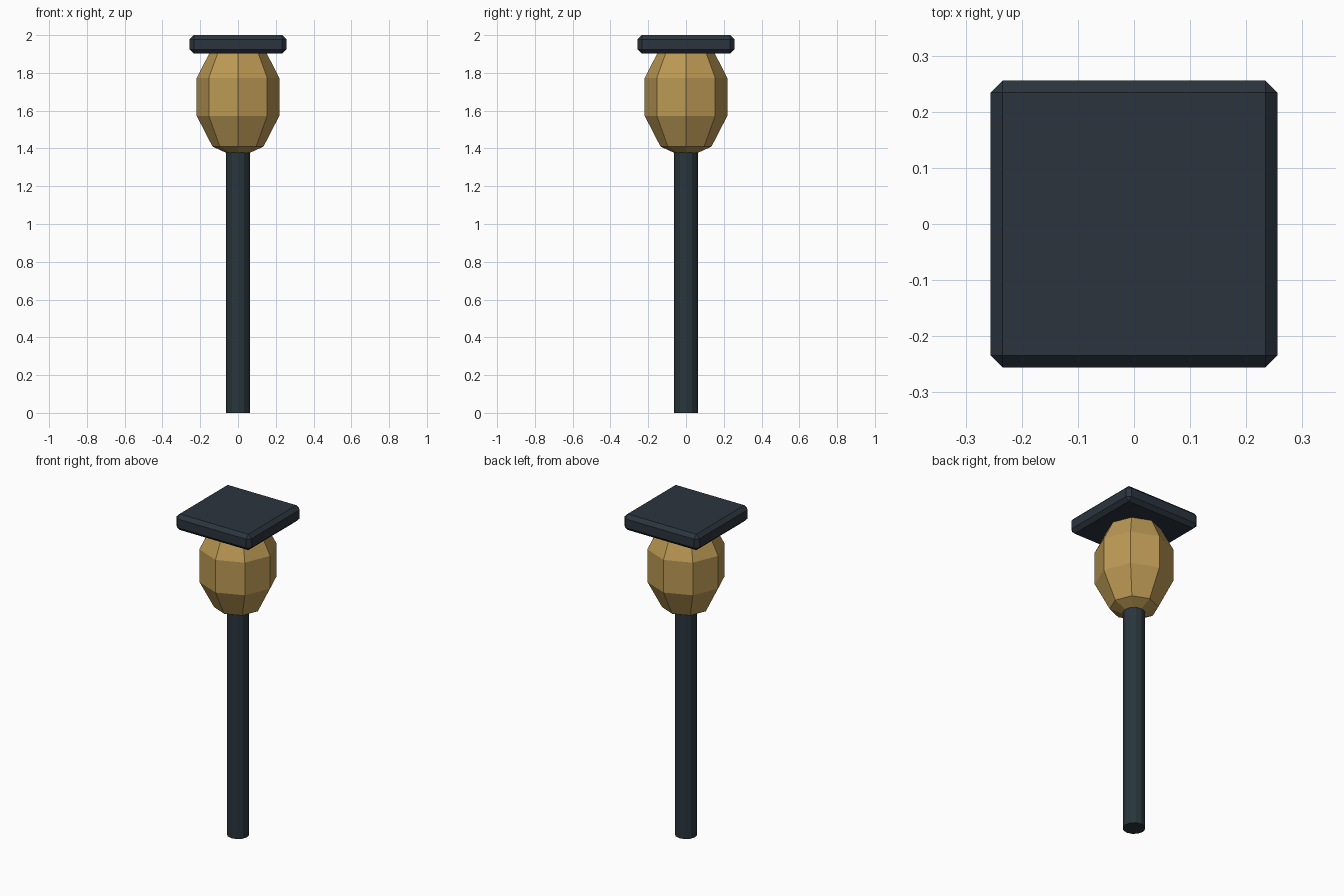
import bpy

if "Cube" in bpy.data.objects:
    bpy.data.objects.remove(bpy.data.objects["Cube"])


def material(name, rgb):
    mat = bpy.data.materials.new(name)
    mat.diffuse_color = (*rgb, 1)
    mat.use_nodes = True
    mat.node_tree.nodes["Principled BSDF"].inputs["Base Color"].default_value = mat.diffuse_color
    return mat


def finish(name, mat):
    ob = bpy.context.object
    ob.name = name
    ob.data.materials.append(mat)
    bpy.ops.object.transform_apply(location=False, rotation=True, scale=True)
    return ob


pole_paint = material("pole_paint", (0.022, 0.036, 0.045))
cap_paint = material("cap_paint", (0.024, 0.034, 0.047))
amber = material("amber_glass", (0.50, 0.32, 0.09))

# Pole, its top buried in the lamp
bpy.ops.mesh.primitive_cylinder_add(vertices=12, radius=0.063, depth=1.42,
                                    location=(0, 0, 0.71))
finish("pole", pole_paint)

# Faceted lamp: 8 segments, 5 rings, stretched upward
bpy.ops.mesh.primitive_uv_sphere_add(segments=8, ring_count=5, radius=1,
                                     location=(0, 0, 1.673),
                                     scale=(0.23, 0.23, 0.325))
finish("lamp_globe", amber)

# Square cap with chamfered edges
bpy.ops.mesh.primitive_cube_add(size=1, location=(0, 0, 1.951),
                                scale=(0.512, 0.512, 0.098))
cap = finish("lamp_cap", cap_paint)
bevel = cap.modifiers.new("chamfer", 'BEVEL')
bevel.width = 0.022
bevel.segments = 1
